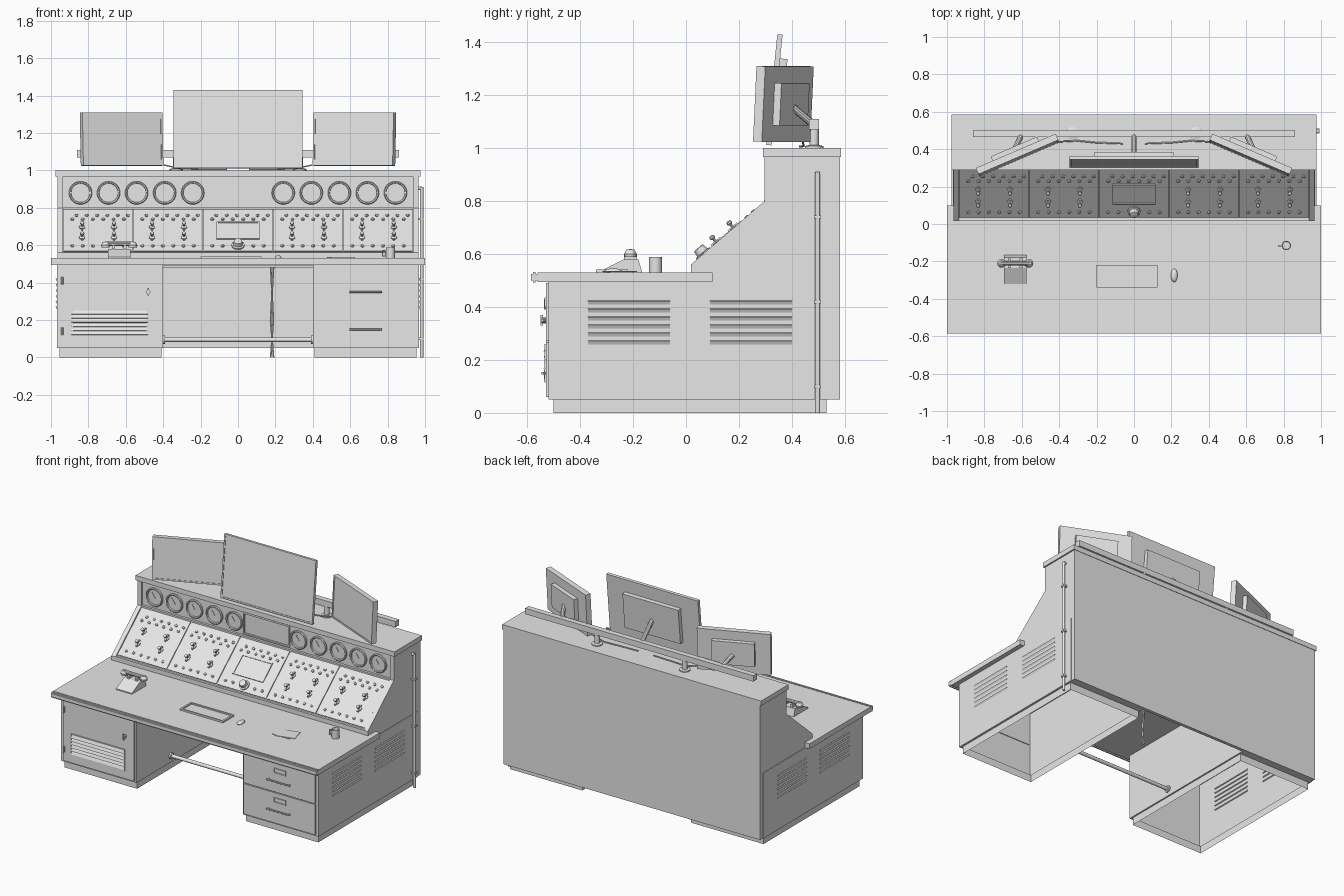
import bpy, bmesh, math
from mathutils import Matrix, Vector

if "Cube" in bpy.data.objects:
    bpy.data.objects.remove(bpy.data.objects["Cube"])

grey = bpy.data.materials.new("plain grey")
grey.diffuse_color = (0.8, 0.8, 0.8, 1)
grey.use_nodes = True
grey.node_tree.nodes["Principled BSDF"].inputs["Base Color"].default_value = grey.diffuse_color
I = Matrix.Identity(4)


def make(name, bm, smooth=False):
    bmesh.ops.recalc_face_normals(bm, faces=bm.faces[:])
    me = bpy.data.meshes.new(name)
    bm.to_mesh(me)
    bm.free()
    me.materials.append(grey)
    ob = bpy.data.objects.new(name, me)
    bpy.context.collection.objects.link(ob)
    if smooth:
        bpy.ops.object.select_all(action='DESELECT')
        ob.select_set(True)
        bpy.context.view_layer.objects.active = ob
        bpy.ops.object.shade_smooth_by_angle(angle=math.radians(35))
    return ob


def box(bm, x0, x1, y0, y1, z0, z1, M=I):
    T = Matrix.Translation(((x0 + x1) / 2, (y0 + y1) / 2, (z0 + z1) / 2))
    bmesh.ops.create_cube(bm, size=1, matrix=M @ T @ Matrix.Diagonal((x1 - x0, y1 - y0, z1 - z0, 1)))


def solid(name, *boxes):
    bm = bmesh.new()
    for b in boxes:
        box(bm, *b)
    return make(name, bm)


def prism(bm, pts, x0, x1):
    a, b = [[bm.verts.new((x, y, z)) for y, z in pts] for x in (x0, x1)]
    bm.faces.new(a)
    bm.faces.new(b)
    for i in range(len(pts)):
        j = (i + 1) % len(pts)
        bm.faces.new((a[i], a[j], b[j], b[i]))


def lathe(bm, prof, M=I, seg=16):
    # revolve (radius, height) points about the local z axis, capping both ends
    rings = [[bm.verts.new(M @ Vector((r * math.cos(2 * math.pi * k / seg), r * math.sin(2 * math.pi * k / seg), h)))
              for k in range(seg)] for r, h in prof]
    for a, b in zip(rings, rings[1:]):
        for k in range(seg):
            n = (k + 1) % seg
            bm.faces.new((a[k], a[n], b[n], b[k]))
    bm.faces.new(rings[0])
    bm.faces.new(rings[-1])


def rod(bm, p, q, r, seg=10):
    p, q = Vector(p), Vector(q)
    M = Matrix.Translation(p) @ (q - p).to_track_quat('Z', 'Y').to_matrix().to_4x4()
    lathe(bm, [(r, 0), (r, (q - p).length)], M, seg)


def frame(bm, x0, x1, y0, y1, t, z0, z1, M=I):
    for b in ((x0, x1, y0, y0 + t), (x0, x1, y1 - t, y1), (x0, x0 + t, y0 + t, y1 - t), (x1 - t, x1, y0 + t, y1 - t)):
        box(bm, *b, z0, z1, M)


# Hollow pedestals with recessed plinths, open underneath
for name, s in (("left_pedestal", -1), ("right_pedestal", 1)):
    bm = bmesh.new()
    levels = [(.41, .955, -.5, .53, 0), (.41, .955, -.5, .53, .05), (.4, .965, -.52, .58, .05), (.4, .965, -.52, .58, .495)]
    rings = [[bm.verts.new((s * x, y, z)) for x, y in ((a, c), (b, c), (b, d), (a, d))] for a, b, c, d, z in levels]
    for p, q in zip(rings, rings[1:]):
        for k in range(4):
            n = (k + 1) % 4
            bm.faces.new((p[k], p[n], q[n], q[k]))
    bm.faces.new(rings[-1])
    make(name, bm)
solid("back_panel", (-.965, .965, .56, .582, .05, .97))
solid("knee_ceiling", (-.4, .4, .05, .56, .48, .495))
solid("desktop", (-1, 1, -.56, .1, .495, .53))
bm = bmesh.new()
box(bm, -1, 1, -.585, -.56, .493, .532)
bmesh.ops.bevel(bm, geom=[e for e in bm.edges if abs(e.verts[0].co.x - e.verts[1].co.x) > 1],
                offset=.008, segments=2, affect='EDGES')
make("desk_front_edge", bm)

# Console body, raised cheeks and top slab
bm = bmesh.new()
prism(bm, [(.035, .49), (.035, .56), (.31, .795), (.31, .97), (.565, .97), (.565, .49)], -.94, .94)
make("console_body", bm)
bm = bmesh.new()
for s in (-1, 1):
    prism(bm, [(.018, .49), (.018, .56), (.297, .8), (.297, .97), (.58, .97), (.58, .49)], s * .935, s * .965)
make("console_cheeks", bm)
solid("console_top", (-.975, .975, .29, .585, .967, 1))
solid("gauge_ledge", (-.935, .935, .294, .32, .792, .803))
solid("console_sill", (-.935, .935, .02, .04, .53, .56))

# Sloped control panels: local x across, y up the slope, z outward
d = Vector((0, .275, .235)).normalized()
n = Vector((1, 0, 0)).cross(d)
S = Matrix(((1, 0, 0, 0), (0, d.y, n.y, .035), (0, d.z, n.z, .56), (0, 0, 0, 1)))
bm = bmesh.new()
for i in range(5):
    x = (i - 2) * .374
    box(bm, x - .184, x + .184, .006, .35, -.004, .007, S)
make("control_panels", bm)
buttons, levers = bmesh.new(), bmesh.new()
for i in range(5):
    cx = (i - 2) * .374
    at = lambda x, v: S @ Matrix.Translation((cx + x, v, .007))
    for k in range(6):
        x = (k - 2.5) * .055
        if i != 2 or abs(x) > .05:
            lathe(buttons, [(.009, 0), (.009, .006), (.005, .009)], at(x, .045), 8)
        lathe(buttons, [(.009, 0), (.009, .006), (.005, .009)], at(x, .265), 8)
        lathe(buttons, [(.009, 0), (.009, .006), (.005, .009)], at(x + .022, .296), 8)
    if i != 2:
        for x in (-.085, .085):
            for v in (.115, .2):
                lathe(levers, [(.016, 0), (.016, .006), (.006, .008), (.005, .02), (.011, .026), (.011, .034), (.005, .038)],
                      at(x, v), 10)
                box(levers, -.005, .005, -.024, .024, 0, .012, at(x, v))
make("panel_buttons", buttons, True)
make("panel_levers", levers, True)
bm = bmesh.new()
frame(bm, -.115, .115, .1, .24, .008, .007, .014, S)
box(bm, -.107, .107, .108, .232, .007, .009, S)
make("panel_display", bm)
bm = bmesh.new()
lathe(bm, [(.034, 0), (.034, .008), (.025, .01), (.022, .032), (.016, .034)], S @ Matrix.Translation((0, .05, .007)), 20)
make("main_dial", bm, True)

# Row of round gauges either side of a screen
bm, needles = bmesh.new(), bmesh.new()
for s in (-1, 1):
    for k in range(5):
        M = Matrix.Translation((s * (.242 + .15 * k), .31, .88)) @ Matrix.Rotation(math.pi / 2, 4, 'X')
        lathe(bm, [(.062, 0), (.062, .009), (.058, .013), (.052, .011), (.05, .003)], M, 32)
        box(needles, -.002, .002, -.008, .035, .003, .006, M @ Matrix.Rotation(.6, 4, 'Z'))
make("gauges", bm, True)
make("gauge_needles", needles)
F = Matrix.Translation((0, .31, 0)) @ Matrix.Rotation(math.pi / 2, 4, 'X')
bm = bmesh.new()
frame(bm, -.175, .175, .81, .96, .01, 0, .008, F)
make("console_screen_frame", bm)

# Monitors: a slab with a thin rim, back housing and an arm to the bar
def monitor(name, loc, yaw, tilt, w, h, t, bw, bh):
    M = Matrix.Translation(loc) @ Matrix.Rotation(yaw, 4, 'Z') @ Matrix.Rotation(-tilt, 4, 'X')
    bm = bmesh.new()
    box(bm, -w / 2, w / 2, 0, t, -h / 2, h / 2, M)
    frame(bm, -w / 2, w / 2, -h / 2, h / 2, .01, 0, .004, M @ Matrix.Rotation(math.pi / 2, 4, 'X'))
    box(bm, -bw / 2, bw / 2, t, t + .028, -bh / 2, bh / 2, M)
    make(name, bm)
    return M @ Vector((0, t + .02, -.01))


bm = bmesh.new()
p = monitor("centre_monitor", (0, .328, 1.221), 0, .1, .69, .42, .016, .42, .24)
rod(bm, p, (0, .48, 1.09), .014)
for name, s in (("left_monitor", -1), ("right_monitor", 1)):
    p = monitor(name, (s * .617, .355, 1.168), -s * .405, .05, .465, .285, .032, .27, .16)
    rod(bm, p, (s * .6, .48, 1.09), .014)
make("monitor_arms", bm, True)
solid("monitor_bar", (-.86, .86, .465, .503, 1.07, 1.11))
bm = bmesh.new()
for x in (-.33, .33):
    lathe(bm, [(.035, 1), (.035, 1.008), (.018, 1.012), (.018, 1.07)], Matrix.Translation((x, .484, 0)), 16)
make("bar_posts", bm, True)
bm = bmesh.new()
for s in (-1, 1):
    pts = [(s * .4, .44, 1.03), (s * .3, .445, 1.008), (s * .2, .435, 1.006), (s * .06, .43, 1.006)]
    for a, b in zip(pts, pts[1:]):
        rod(bm, a, b, .004, 6)
make("monitor_cables", bm)

# Side louvres, tilted slats on both flanks
bm = bmesh.new()
for s in (-1, 1):
    for y in (-.215, .245):
        for k in range(6):
            M = Matrix.Translation((s * .966, y, .262 + k * .03)) @ Matrix.Rotation(s * .45, 4, 'Y')
            box(bm, -.004, .004, -.155, .155, -.012, .012, M)
make("side_louvres", bm)
solid("flank_trims", *[(min(s * .963, s * .969), max(s * .963, s * .969), -.52, .55, .05, .495) for s in (-1, 1)])

# Left door with vent, right drawers with handles
solid("left_door", (-.95, -.412, -.528, -.515, .06, .49))
bm = bmesh.new()
frame(bm, -.89, -.48, .115, .26, .008, 0, .006, Matrix.Translation((0, -.528, 0)) @ Matrix.Rotation(math.pi / 2, 4, 'X'))
for k in range(6):
    box(bm, -.205, .205, -.004, .004, -.01, .01, Matrix.Translation((-.685, -.53, .13 + k * .022)) @ Matrix.Rotation(-.4, 4, 'X'))
make("door_vent", bm)
bm = bmesh.new()
rod(bm, (-.48, -.526, .35), (-.48, -.545, .35), .012)
box(bm, -.484, -.476, -.55, -.54, .33, .37)
for z in (.14, .41):
    rod(bm, (-.94, -.53, z - .02), (-.94, -.53, z + .02), .006)
make("door_lock_and_hinges", bm)
solid("drawers", (.412, .95, -.528, -.515, .06, .266), (.412, .95, -.528, -.515, .272, .49))
bm = bmesh.new()
for z in (.15, .35):
    rod(bm, (.595, -.543, z), (.77, -.543, z), .005)
    for x in (.605, .76):
        rod(bm, (x, -.526, z), (x, -.545, z), .005)
    frame(bm, .64, .73, z + .05, z + .085, .006, 0, .006, Matrix.Translation((0, -.528, 0)) @ Matrix.Rotation(math.pi / 2, 4, 'X'))
make("drawer_handles", bm)

# Foot rail, conduit and hanging cables
bm = bmesh.new()
rod(bm, (-.4, -.15, .095), (.4, -.15, .095), .012, 12)
for s in (-1, 1):
    rod(bm, (s * .4, -.15, .095), (s * .39, -.15, .095), .022, 12)
make("foot_rail", bm, True)
bm = bmesh.new()
rod(bm, (.982, .497, 0), (.982, .497, .91), .009, 12)
rod(bm, (.96, .497, .905), (.985, .497, .905), .009, 12)
for z in (.1, .42, .74):
    box(bm, .965, .993, .484, .51, z - .006, z + .006)
make("side_conduit", bm)
bm = bmesh.new()
for x in (.175, .19):
    rod(bm, (x, .3, 0), (2 * .182 - x, .3, .2), .005, 6)
    rod(bm, (2 * .182 - x, .3, .2), (x, .3, .48), .005, 6)
make("hanging_cables", bm)

# Telephone
bm = bmesh.new()
prism(bm, [(-.32, .53), (-.32, .537), (-.235, .58), (-.18, .58), (-.165, .53)], -.695, -.575)
for x in (-.665, -.605):
    box(bm, x - .008, x + .008, -.235, -.185, .575, .6)
make("telephone_base", bm)
bm = bmesh.new()
rod(bm, (-.715, -.21, .608), (-.555, -.21, .608), .012)
for x in (-.708, -.562):
    lathe(bm, [(.022, .588), (.024, .6), (.014, .618)], Matrix.Translation((x, -.21, 0)), 12)
make("telephone_handset", bm, True)

# Desk items: tray, mouse, papers and cup
bm = bmesh.new()
frame(bm, -.2, .125, -.34, -.22, .012, .53, .541)
box(bm, -.188, .113, -.328, -.232, .53, .533)
make("desk_tray", bm)
bm = bmesh.new()
bmesh.ops.create_uvsphere(bm, u_segments=16, v_segments=8, radius=1,
                          matrix=Matrix.Translation((.215, -.275, .532)) @ Matrix.Diagonal((.018, .036, .014, 1)))
make("mouse", bm, True)
bm = bmesh.new()
for k, a in enumerate((0, .25)):
    box(bm, -.065, .065, -.05, .05, 0, .003, Matrix.Translation((.53 + .02 * k, -.25, .53 + .003 * k)) @ Matrix.Rotation(a, 4, 'Z'))
make("papers", bm)
bm = bmesh.new()
lathe(bm, [(.024, .53), (.025, .588), (.021, .588), (.02, .535)], Matrix.Translation((.815, -.115, 0)), 20)
frame(bm, -.045, -.022, .54, .575, .006, -.004, .004, Matrix.Translation((.815, -.115, 0)) @ Matrix.Rotation(math.pi / 2, 4, 'X'))
make("cup", bm, True)
